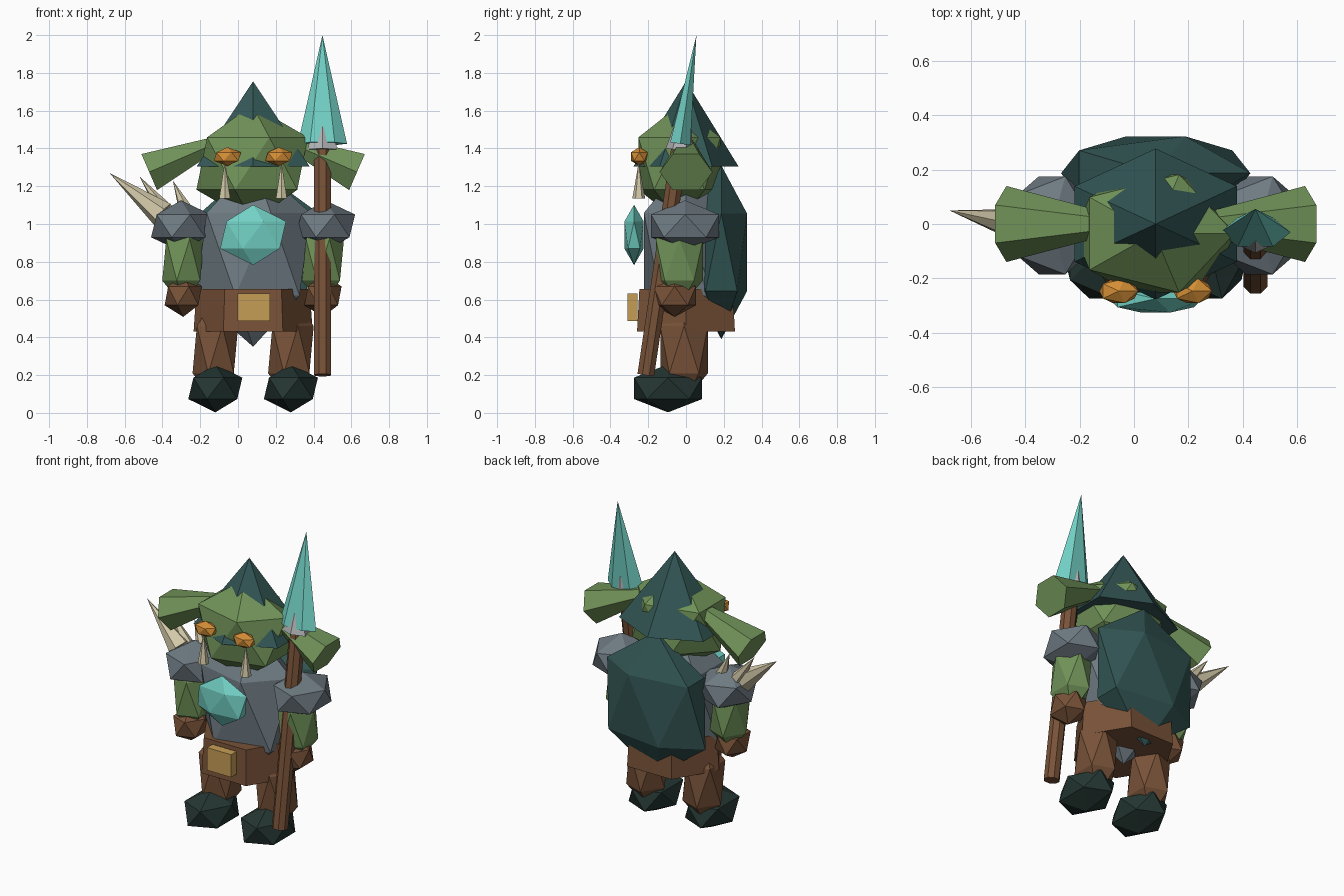
import bpy, bmesh, math
from mathutils import Vector, Matrix

if "Cube" in bpy.data.objects:
    bpy.data.objects.remove(bpy.data.objects["Cube"])

MID = 0.08  # body centre line


def material(name, r, g, b):
    m = bpy.data.materials.new(name)
    lin = [((c / 255 + 0.055) / 1.055) ** 2.4 for c in (r, g, b)]
    m.diffuse_color = (*lin, 1)
    m.use_nodes = True
    m.node_tree.nodes["Principled BSDF"].inputs["Base Color"].default_value = m.diffuse_color
    return m


green = material("skin green", 112, 146, 88)
cloth = material("dark teal cloth", 50, 86, 84)
dark = material("boot black green", 36, 54, 50)
steel = material("blue grey armour", 110, 122, 130)
leather = material("brown leather", 120, 82, 56)
gold = material("buckle gold", 198, 158, 86)
orange = material("eye orange", 212, 142, 54)
bone = material("bone", 210, 200, 168)
silver = material("pale silver", 176, 178, 180)
crystal = material("crystal teal", 114, 208, 196)


def finish(name, bm, mat):
    bmesh.ops.recalc_face_normals(bm, faces=bm.faces)
    me = bpy.data.meshes.new(name)
    bm.to_mesh(me)
    bm.free()
    me.materials.append(mat)
    ob = bpy.data.objects.new(name, me)
    bpy.context.collection.objects.link(ob)
    return ob


def gem(name, centre, radii, mat):
    """Twenty-sided lump stretched along the axes."""
    bm = bmesh.new()
    bmesh.ops.create_icosphere(bm, subdivisions=1, radius=1,
                               matrix=Matrix.Translation(centre) @ Matrix.Diagonal((*radii, 1)))
    return finish(name, bm, mat)


def cone(name, base, tip, r1, r2, mat, sides=6, spin=0, squash=(1, 1)):
    """Cone from base to tip with an optional oval section."""
    base, tip = Vector(base), Vector(tip)
    axis = tip - base
    if axis.xy.length < 1e-5:
        rot = Matrix.Identity(4)
    else:
        rot = axis.to_track_quat('Z', 'Y').to_matrix().to_4x4()
    mat4 = (Matrix.Translation((base + tip) / 2) @ rot
            @ Matrix.Diagonal((*squash, 1, 1)) @ Matrix.Rotation(math.radians(spin), 4, 'Z'))
    bm = bmesh.new()
    bmesh.ops.create_cone(bm, cap_ends=True, segments=sides, radius1=r1, radius2=r2,
                          depth=axis.length, matrix=mat4)
    bmesh.ops.remove_doubles(bm, verts=bm.verts, dist=1e-5)
    return finish(name, bm, mat)


# limbs, paired about the centre line
for side, s in (("left", -1), ("right", 1)):
    gem(side + "_boot", (MID + s * 0.2, -0.095, 0.13), (0.16, 0.212, 0.127), dark)
    gem(side + "_leg", (MID + s * 0.2, -0.01, 0.335), (0.135, 0.148, 0.28), leather)
    gem(side + "_arm", (MID + s * 0.37, -0.035, 0.81), (0.124, 0.147, 0.246), green)
    gem(side + "_hand", (MID + s * 0.37, -0.06, 0.62), (0.11, 0.132, 0.112), leather)
    gem(side + "_shoulder_pad", (MID + s * 0.382, -0.005, 0.99), (0.177, 0.212, 0.135), steel)
    gem(side + "_eye", (MID + s * 0.136, -0.247, 1.357), (0.08, 0.052, 0.05), orange)
    cone(side + "_tusk", (MID + s * 0.15, -0.25, 1.135), (MID + s * 0.15, -0.25, 1.33),
         0.034, 0, bone)
    cone(side + "_ear", (MID + s * 0.55, 0, 1.275), (MID + s * 0.02, 0, 1.505),
         1, 0, green, spin=30, squash=(0.14, 0.12))

# torso, belt and chest
gem("torso", (MID, 0, 0.84), (0.34, 0.262, 0.49), steel)
cone("belt", (MID, 0, 0.43), (MID, 0, 0.655), 0.315, 0.3, leather, spin=30, squash=(1, 0.95))
gem("chest_gem", (MID, -0.275, 0.942), (0.195, 0.06, 0.16), crystal)
bm = bmesh.new()
bmesh.ops.create_cube(bm, size=1, matrix=Matrix.Translation((0.083, -0.283, 0.56))
                      @ Matrix.Diagonal((0.172, 0.055, 0.145, 1)))
finish("buckle", bm, gold)
gem("cape", (MID, 0.187, 0.85), (0.39, 0.16, 0.46), cloth)

# head and pointed hat
gem("head", (0.075, -0.035, 1.32), (0.33, 0.255, 0.31), green)
cone("hat", (MID, 0, 1.305), (MID, 0, 1.755), 1, 0, cloth, squash=(0.345, 0.278))

# bone spikes on one shoulder
for i, (base, tip, r) in enumerate((
        ((-0.40, -0.01, 1.05), (-0.68, 0.05, 1.27), 0.072),
        ((-0.37, 0.02, 1.05), (-0.52, 0.05, 1.25), 0.05),
        ((-0.27, 0.03, 1.06), (-0.345, 0.05, 1.23), 0.042))):
    cone("shoulder_spike_%d" % (i + 1), base, tip, r, 0, bone)


# leaning spear
def on_spear(z):
    return (0.447, -0.213 + 0.149 * (z - 0.2), z)


cone("spear_shaft", on_spear(0.2), on_spear(1.5), 0.048, 0.048, leather, sides=8, spin=22.5)
cone("spear_collar", on_spear(1.39), on_spear(1.51), 0.09, 0.06, silver, squash=(1, 0.8))
cone("spear_blade", on_spear(1.425), on_spear(2.0), 1, 0, crystal, spin=30, squash=(0.13, 0.062))
